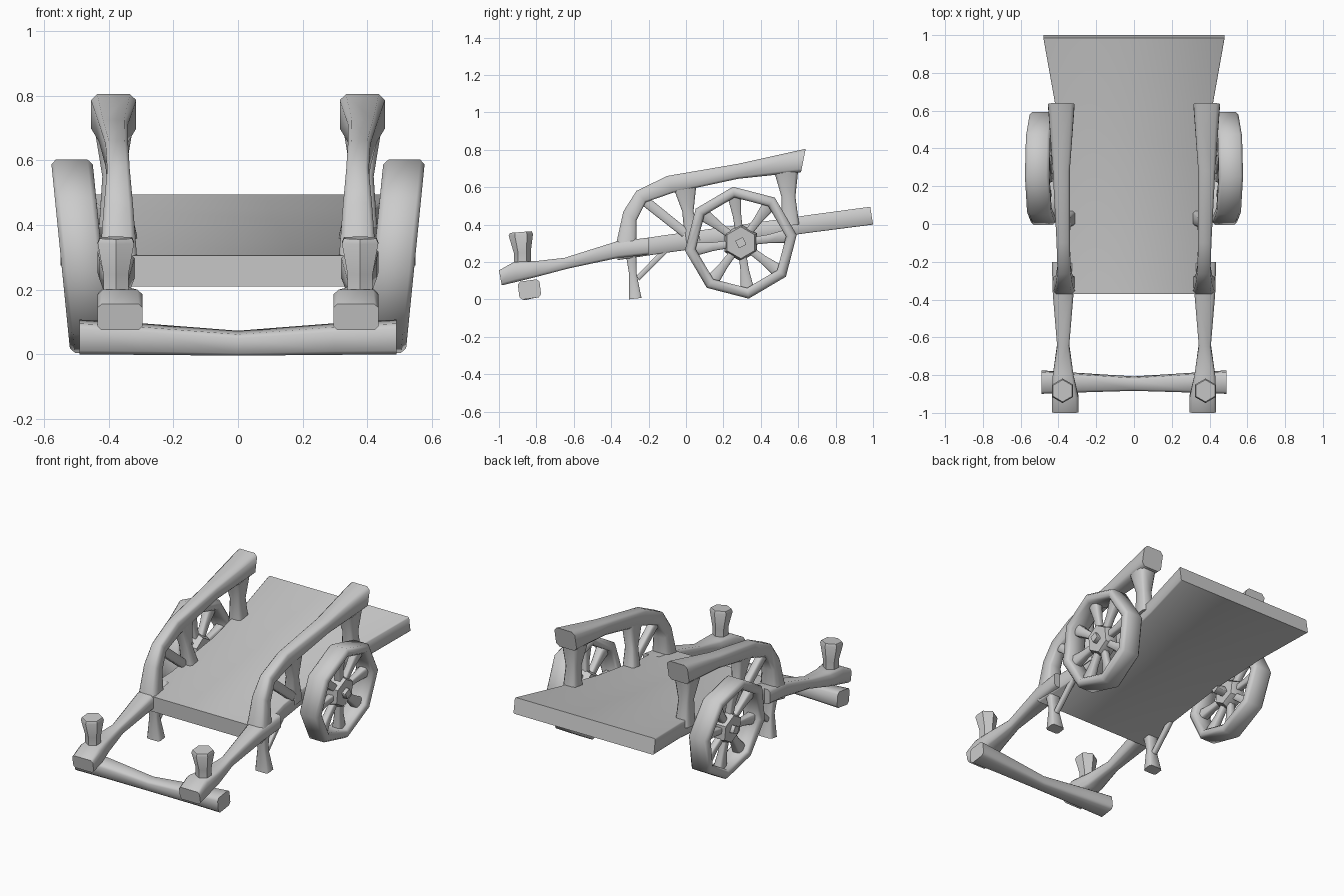
import bpy, bmesh, math
from mathutils import Vector as V

if "Cube" in bpy.data.objects:
    bpy.data.objects.remove(bpy.data.objects["Cube"])

wood = bpy.data.materials.new("grey_wood")
wood.diffuse_color = (0.6, 0.6, 0.6, 1)
wood.use_nodes = True
wood.node_tree.nodes["Principled BSDF"].inputs["Base Color"].default_value = wood.diffuse_color


def loft(name, sections, closed=False, mirror=True, chamfer=0.3, diamond=False):
    """Skin sections given as (centre, half-width vector, half-height vector)."""
    bm = bmesh.new()
    rings = []
    for c, w, h in sections:
        c, w, h = V(c), V(w), V(h)
        if diamond:  # six-sided section
            pts = [c + w * math.cos(a) + h * math.sin(a) for a in (math.pi * (k / 3 + 1 / 6) for k in range(6))]
        else:        # rectangle with cut corners
            m = chamfer * min(w.length, h.length)
            a, b = 1 - m / w.length, 1 - m / h.length
            uv = [(1, -b), (1, b), (a, 1), (-a, 1), (-1, b), (-1, -b), (-a, -1), (a, -1)]
            pts = [c + w * u + h * v for u, v in uv]
        rings.append([bm.verts.new(p) for p in pts])
    n = len(rings[0])
    for i in range(len(rings) - (0 if closed else 1)):
        r, q = rings[i], rings[(i + 1) % len(rings)]
        for k in range(n):
            bm.faces.new((r[k], r[(k + 1) % n], q[(k + 1) % n], q[k]))
    if not closed:
        bm.faces.new(rings[0])
        bm.faces.new(rings[-1])
    bmesh.ops.recalc_face_normals(bm, faces=bm.faces)
    me = bpy.data.meshes.new(name)
    bm.to_mesh(me)
    bm.free()
    me.materials.append(wood)
    ob = bpy.data.objects.new(name, me)
    bpy.context.collection.objects.link(ob)
    bpy.context.view_layer.objects.active = ob
    bpy.ops.object.select_all(action='DESELECT')
    ob.select_set(True)
    bpy.ops.object.shade_smooth_by_angle(angle=math.radians(50))
    if mirror:
        ob.modifiers.new("both_sides", 'MIRROR')
    return ob


def beam(name, rows, **kw):
    """Rows: x, half width, upper edge (y, z), lower edge (y, z)."""
    return loft(name, [((x, (ty + by) / 2, (tz + bz) / 2), (hw, 0, 0), (0, (ty - by) / 2, (tz - bz) / 2))
                       for x, hw, ty, tz, by, bz in rows], **kw)


# Flat bed, flaring towards the back
beam("bed", [(0, .42, -.37, .305, -.365, .21), (0, .385, -.1, .345, -.1, .25), (0, .385, .3, .40, .3, .305),
             (0, .42, .65, .45, .65, .355), (0, .48, .985, .495, 1, .40)], mirror=False, chamfer=.12)

# Shafts reaching forward
beam("shaft", [(.365, .07, -1, .155, -.985, .075), (.365, .07, -.92, .20, -.9, .095),
               (.375, .055, -.8, .205, -.8, .12), (.375, .032, -.65, .222, -.63, .165),
               (.375, .055, -.37, .31, -.36, .222), (.375, .06, -.2, .33, -.2, .24)])

# Curved side rails
beam("side_rail", [(.37, .058, -.375, .29, -.265, .29), (.37, .045, -.335, .47, -.265, .42),
                   (.37, .035, -.265, .58, -.215, .52), (.375, .035, -.1, .66, -.07, .57),
                   (.385, .045, .28, .725, .28, .645), (.385, .07, .64, .805, .615, .68)])

# Posts, brace and legs
beam("rear_post", [(.385, .055, .6, .69, .475, .67), (.385, .035, .585, .55, .51, .55), (.385, .045, .605, .40, .51, .39)])
beam("middle_post", [(.375, .035, .055, .61, -.065, .59), (.365, .03, .04, .47, -.02, .47), (.345, .045, .085, .31, -.005, .30)])
beam("rail_brace", [(.37, .022, -.2, .545, -.23, .50), (.37, .022, .01, .375, -.02, .335)])
beam("front_leg", [(.37, .04, -.265, .26, -.325, .26), (.37, .027, -.265, .14, -.305, .14), (.37, .045, -.238, .008, -.305, 0)])
beam("leg_brace", [(.37, .015, -.265, .125, -.25, .10), (.37, .015, -.12, .275, -.10, .25)])

# Cross bar between the shaft tips
loft("cross_bar", [((x, y, z), (0, hy, .008), (0, -.006, hz)) for x, y, z, hy, hz in
                   [(-.49, -.837, .053, .058, .048), (-.3, -.84, .047, .048, .043), (0, -.845, .034, .034, .033),
                    (.3, -.84, .047, .048, .043), (.49, -.837, .053, .058, .048)]], mirror=False)

# Six-sided pegs on the shaft tips
loft("peg", [((.378, y, z), (r, 0, 0), (0, r, .08 * r)) for y, z, r in
             [(-.875, .19, .045), (-.875, .25, .045), (-.883, .345, .065), (-.883, .36, .058)]], diamond=True)


# Leaning wheels
def wheel_pt(dx, r, a):
    z = r * math.sin(a)
    return (.485 + dx + .1 * z, .293 + r * math.cos(a), .303 + z)


angles = [math.radians(98 + 45 * k) for k in range(8)]
loft("wheel_rim", [(wheel_pt(0, .273, a), (.064, 0, 0),
                    (.003 * math.sin(a), .029 * math.cos(a), .029 * math.sin(a))) for a in angles],
     closed=True, chamfer=.5)
for k, a in enumerate(angles):
    t = (-math.sin(a), math.cos(a))
    loft(f"spoke_{k + 1}", [(wheel_pt(0, r, a), (d, 0, 0), (.1 * w * t[1], w * t[0], w * t[1]))
                            for r, w, d in [(.06, .02, .02), (.15, .023, .02), (.25, .036, .028)]])
loft("hub", [(wheel_pt(dx, 0, 0), (0, r, 0), (.1 * r, 0, r)) for dx, r in
             [(-.05, .08), (0, .1), (.04, .085)]], diamond=True)
loft("axle_cap", [(wheel_pt(dx, 0, 0), (0, .02, .01), (0, -.01, .02)) for dx in (-.12, .065)], chamfer=.1)
